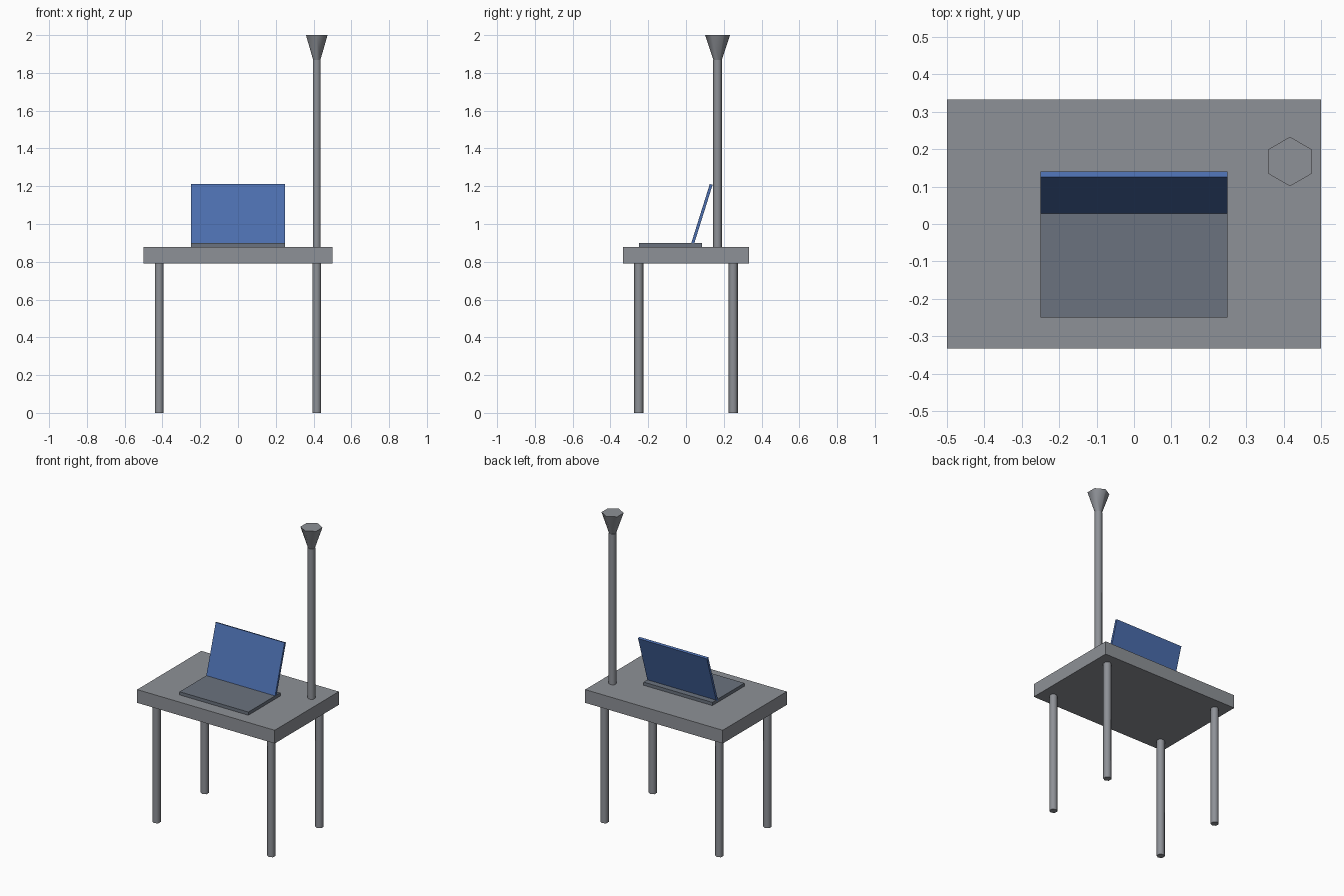
import bpy
import math
from mathutils import Vector

if "Cube" in bpy.data.objects:
    bpy.data.objects.remove(bpy.data.objects["Cube"])


def material(name, rgb):
    m = bpy.data.materials.new(name)
    m.diffuse_color = (*rgb, 1)
    m.use_nodes = True
    m.node_tree.nodes["Principled BSDF"].inputs["Base Color"].default_value = m.diffuse_color
    return m


def box(name, size, center, mat, tilt=0):
    bpy.ops.mesh.primitive_cube_add(size=1, location=center)
    o = bpy.context.object
    o.name = name
    o.scale = size
    bpy.ops.object.transform_apply(location=False, rotation=False, scale=True)
    o.rotation_euler.x = tilt
    o.data.materials.append(mat)


def post(name, x, y, z0, z1, r0, r1, mat):
    # six-sided, softly shaded post or flare
    bpy.ops.mesh.primitive_cone_add(vertices=6, radius1=r0, radius2=r1,
                                    depth=z1 - z0, location=(x, y, (z0 + z1) / 2))
    o = bpy.context.object
    o.name = name
    o.data.materials.append(mat)
    bpy.ops.object.shade_smooth_by_angle(angle=math.radians(65))


grey = material("dark_grey", (0.27, 0.283, 0.308))
slate = material("slate", (0.145, 0.17, 0.21))
blue = material("screen_blue", (0.072, 0.157, 0.427))

# Table
TOP0, TOP1 = 0.791, 0.878
box("table_top", (1, 0.666, TOP1 - TOP0), (0, 0, (TOP0 + TOP1) / 2), grey)
for sx, side in ((-1, "left"), (1, "right")):
    for sy, end in ((-1, "front"), (1, "back")):
        post(f"{end}_{side}_leg", sx * 0.417, sy * 0.25, 0, TOP0, 0.025, 0.025, grey)

# Laptop: base slab and tilted screen
box("laptop_base", (0.5, 0.333, 0.021), (0, -0.083, TOP1 + 0.0105), slate)
tilt = math.radians(17.4)
length, thick = 0.337, 0.0155
along = Vector((0, math.sin(tilt), math.cos(tilt)))
back = Vector((0, math.cos(tilt), -math.sin(tilt)))
top_front = Vector((0, 0.126, 1.212))
box("laptop_screen", (0.5, thick, length),
    top_front - along * length / 2 + back * thick / 2, blue, -tilt)

# Lamp: pole with an upward flared shade
post("lamp_pole", 0.417, 0.167, TOP1, 1.867, 0.024, 0.024, grey)
post("lamp_shade", 0.417, 0.167, 1.865, 2.0, 0.021, 0.066, grey)
